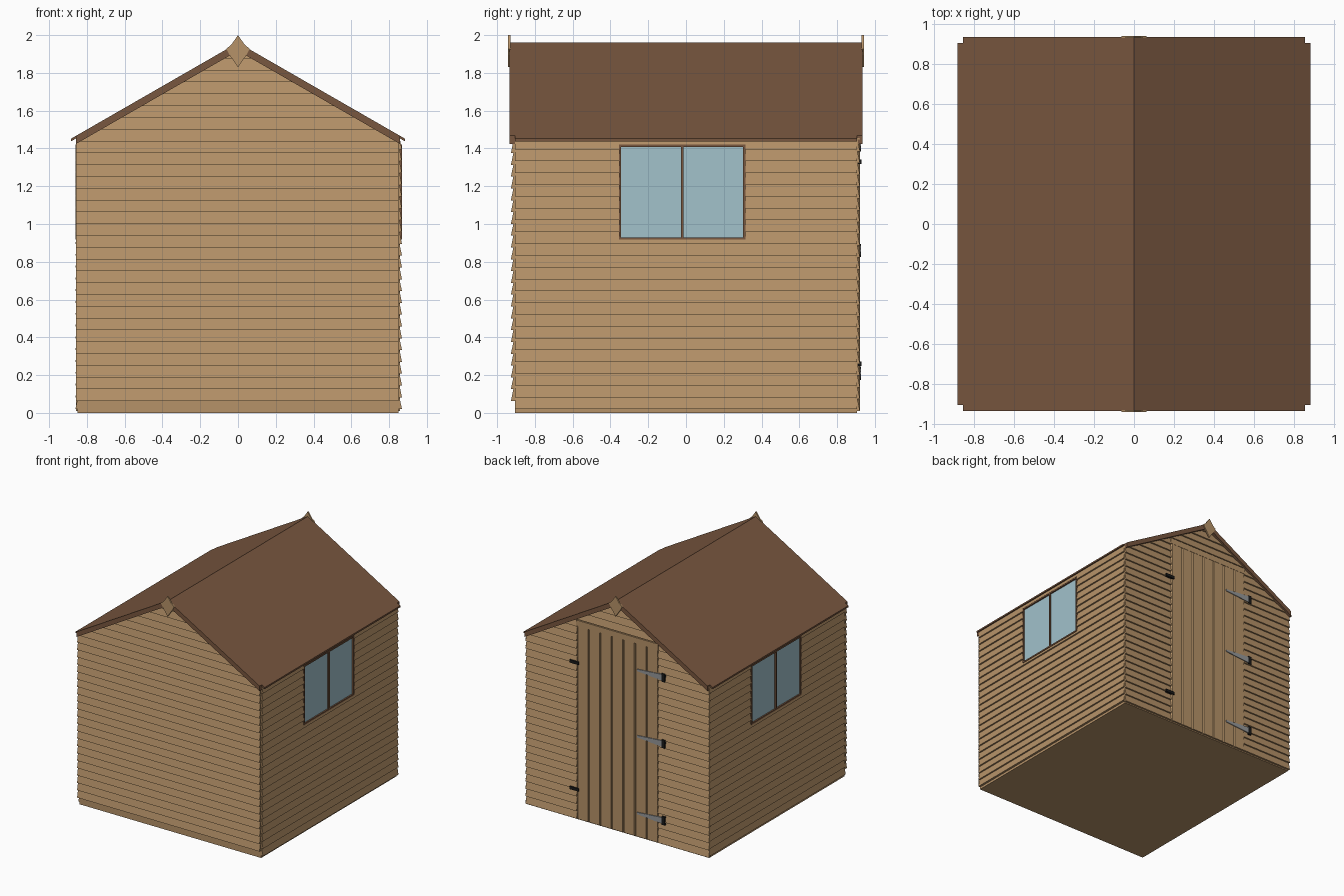
import bpy, bmesh, math

if "Cube" in bpy.data.objects:
    bpy.data.objects.remove(bpy.data.objects["Cube"])

APEX, SLOPE = 1.96, 0.575
RIGHT, BACK, LEFT, FRONT = (math.radians(a) for a in (0, 90, 180, 270))


def mat(name, rgb):
    m = bpy.data.materials.new(name)
    m.diffuse_color = (*rgb, 1)
    m.use_nodes = True
    m.node_tree.nodes["Principled BSDF"].inputs["Base Color"].default_value = m.diffuse_color
    return m


WOOD = mat("timber", (0.47, 0.29, 0.14))
BROWN = mat("roof_brown", (0.19, 0.095, 0.05))
GLASS = mat("glass", (0.36, 0.54, 0.60))
METAL = mat("grey_metal", (0.30, 0.31, 0.32))
BLACK = mat("black_metal", (0.01, 0.01, 0.01))


def finish(name, bm, rot, material):
    bmesh.ops.recalc_face_normals(bm, faces=bm.faces)
    me = bpy.data.meshes.new(name)
    bm.to_mesh(me)
    bm.free()
    me.materials.append(material)
    ob = bpy.data.objects.new(name, me)
    ob.rotation_euler[2] = rot
    bpy.context.collection.objects.link(ob)
    return ob


def add_prism(bm, lower, upper):
    a = [bm.verts.new(p) for p in lower]
    b = [bm.verts.new(p) for p in upper]
    bm.faces.new(a)
    bm.faces.new(b)
    n = len(a)
    for i in range(n):
        bm.faces.new((a[i], a[(i + 1) % n], b[(i + 1) % n], b[i]))


# Local side coordinates: x = outward, y = along the wall, z = up
def panel(name, poly, d0, d1, rot, material):
    bm = bmesh.new()
    add_prism(bm, [(d0, u, z) for u, z in poly], [(d1, u, z) for u, z in poly])
    return finish(name, bm, rot, material)


def rect(u0, u1, z0, z1):
    return [(u0, z0), (u1, z0), (u1, z1), (u0, z1)]


def chevron(h, t):
    return [(0, APEX), (h, APEX - SLOPE * h), (h, APEX - SLOPE * h - t), (0, APEX - t),
            (-h, APEX - SLOPE * h - t), (-h, APEX - SLOPE * h)]


# Overlapping weatherboards, clipped to the gable and around an opening
def board_wall(name, z0, z1, lo, hi, inner, outer, rot, hole, gable=False, pitch=0.0625):
    bm = bmesh.new()

    def span(z):
        w = (APEX - 0.012 - z) / SLOPE if gable else 9
        return max(lo, -w), min(hi, w)

    rows = math.ceil((z1 - z0) / pitch - 1e-6)
    for i in range(rows):
        a, b = z0 + i * pitch, min(z0 + (i + 1) * pitch, z1)
        cuts = [a, b]
        if hole:
            cuts += [z for z in hole[2:] if a < z < b]
        if gable:
            cuts += [z for z in (APEX - 0.012 - SLOPE * abs(e) for e in (lo, hi)) if a < z < b]
        cuts.sort()
        for p, q in zip(cuts, cuts[1:]):
            (pl, pr), (ql, qr) = span(p), span(q)
            pieces = [(pl, pr, ql, qr)]
            if hole and hole[2] < (p + q) / 2 < hole[3]:
                pieces = [(pl, hole[0], ql, hole[0]), (hole[1], pr, hole[1], qr)]
            dp, dq = (outer - 0.013 * (z - a) / pitch for z in (p, q))
            for l0, r0, l1, r1 in pieces:
                add_prism(bm, [(inner, l0, p), (dp, l0, p), (dp, r0, p), (inner, r0, p)],
                          [(inner, l1, q), (dq, l1, q), (dq, r1, q), (inner, r1, q)])
    return finish(name, bm, rot, WOOD)


# Floor
bm = bmesh.new()
ring = [(-0.85, -0.905), (0.85, -0.905), (0.85, 0.905), (-0.85, 0.905)]
add_prism(bm, [(x, y, 0) for x, y in ring], [(x, y, 0.065) for x, y in ring])
finish("floor", bm, 0, WOOD)

# Walls
WIN = (-0.355, 0.315, 0.917, 1.42)
DOOR = (-0.38, 0.38, 0.01, 1.64)
board_wall("right_wall", 0.02, 1.46, -0.905, 0.905, 0.84, 0.868, RIGHT, WIN)
board_wall("left_wall", 0.02, 1.46, -0.905, 0.905, 0.835, 0.861, LEFT, WIN)
board_wall("front_wall", 0.063, 1.93, -0.857, 0.85, 0.9, 0.927, FRONT, None, True)
board_wall("back_wall", 0.01, 1.93, -0.857, 0.857, 0.895, 0.921, BACK, DOOR, True)

# Windows with frame and centre bar
for side, rot, d in (("right", RIGHT, 0.868), ("left", LEFT, 0.861)):
    u0, u1, z0, z1 = WIN
    mid, f = (u0 + u1) / 2, 0.012
    panel(side + "_window_glass", rect(u0, u1, z0, z1), d - 0.02, d - 0.012, rot, GLASS)
    bars = {"sill": rect(u0, u1, z0, z0 + f), "head": rect(u0, u1, z1 - f, z1),
            "jamb_a": rect(u0, u0 + f, z0 + f, z1 - f), "jamb_b": rect(u1 - f, u1, z0 + f, z1 - f),
            "bar": rect(mid - 0.007, mid + 0.007, z0 + f, z1 - f)}
    for part, poly in bars.items():
        panel(side + "_window_" + part, poly, d - 0.03, d, rot, BROWN)

# Door made of seven grooved boards
bm = bmesh.new()
n = 7
w = (DOOR[1] - DOOR[0]) / n
for i in range(n):
    a = DOOR[0] + i * w
    b = a + w
    g = 0.012
    sec = [(0.895, a), (0.91, a), (0.92, a + g), (0.92, b - 0.003), (0.91, b), (0.895, b)]
    add_prism(bm, [(d, u, DOOR[2]) for d, u in sec], [(d, u, DOOR[3]) for d, u in sec])
finish("door", bm, BACK, WOOD)
panel("door_header", rect(-0.385, 0.385, 1.64, 1.69), 0.9, 0.922, BACK, WOOD)

# Strap hinges
for i, z in enumerate((0.21, 0.86, 1.42)):
    strap = [(0.19, z - 0.008), (0.42, z - 0.026), (0.42, z + 0.026), (0.19, z + 0.008)]
    panel(f"hinge_strap_{i}", strap, 0.918, 0.926, BACK, METAL)
    panel(f"hinge_plate_{i}", rect(0.42, 0.45, z - 0.035, z + 0.035), 0.91, 0.927, BACK, BLACK)

# Turn buttons
for i, z in enumerate((0.26, 1.33)):
    panel(f"turn_button_{i}", rect(-0.44, -0.355, z - 0.012, z + 0.012), 0.91, 0.93, BACK, BLACK)

# Roof sheet, bargeboards and diamond finials
panel("roof", chevron(0.884, 0.014), -0.906, 0.906, BACK, BROWN)
diamond = [(0, 1.83), (0.045, 1.895), (0.062, 1.927), (0.035, 1.95), (0, 2.0),
           (-0.035, 1.95), (-0.062, 1.927), (-0.045, 1.895)]
for side, rot in (("front", FRONT), ("back", BACK)):
    panel(side + "_bargeboard", chevron(0.857, 0.043), 0.906, 0.935, rot, BROWN)
    panel(side + "_finial", diamond, 0.93, 0.942, rot, WOOD)
